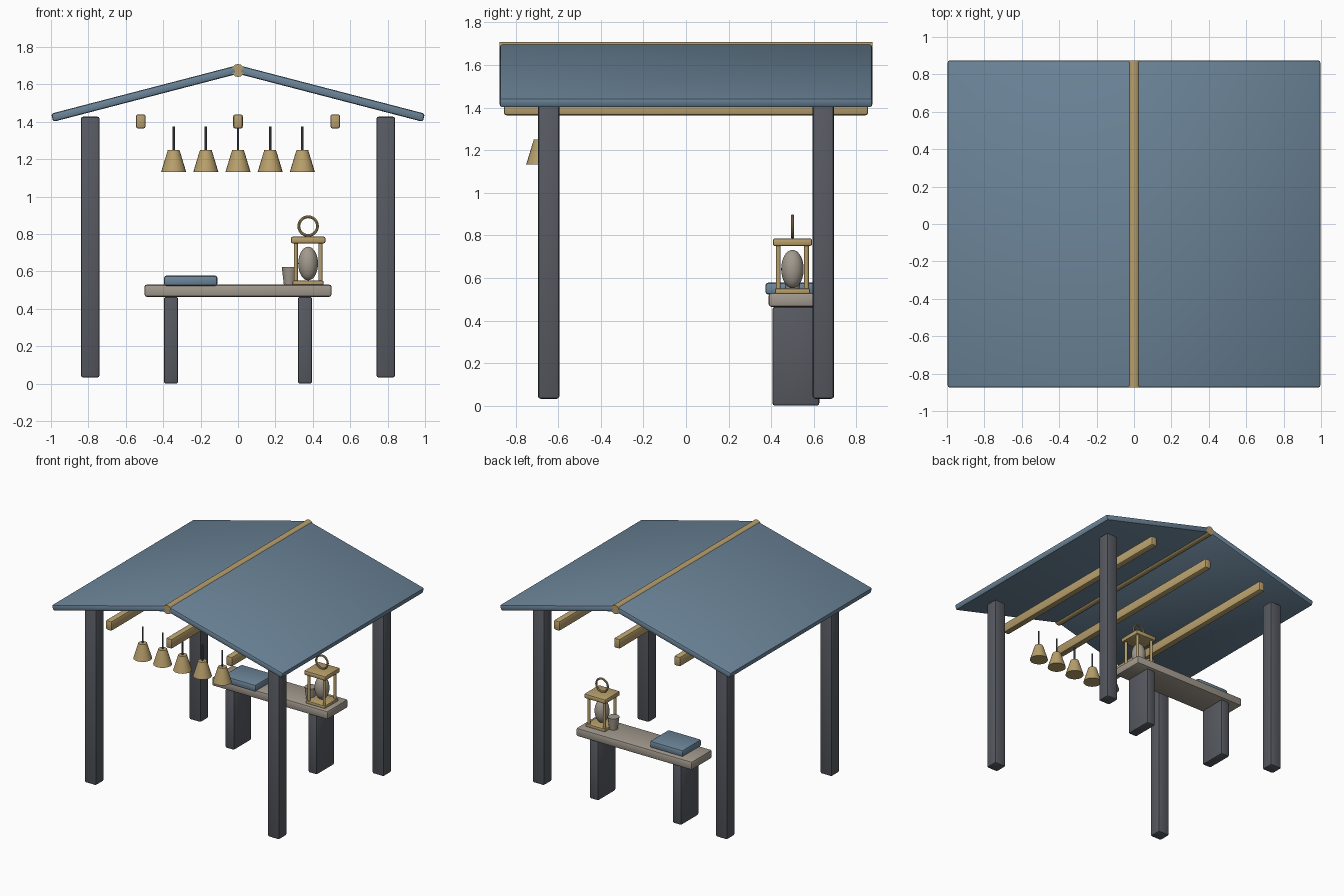
import bpy
from math import atan, radians

cube = bpy.data.objects.get("Cube")
if cube:
    bpy.data.objects.remove(cube, do_unlink=True)


def material(name, rgb):
    mat = bpy.data.materials.new(name)
    mat.use_nodes = True
    mat.diffuse_color = (*rgb, 1)
    mat.node_tree.nodes["Principled BSDF"].inputs["Base Color"].default_value = (*rgb, 1)
    return mat


BLUE = material("slate blue", (0.15, 0.235, 0.32))
GOLD = material("warm brass", (0.48, 0.35, 0.15))
DARK = material("dark grey wood", (0.095, 0.102, 0.12))
STONE = material("pale stone", (0.36, 0.32, 0.27))


def finish(name, mat):
    obj = bpy.context.object
    obj.name = name
    obj.data.materials.append(mat)
    bpy.ops.object.shade_smooth_by_angle(angle=radians(40))
    return obj


def box(name, mat, center, size, bevel=0.012, tilt=0):
    bpy.ops.mesh.primitive_cube_add(size=1, location=center)
    obj = bpy.context.object
    obj.scale = size
    bpy.ops.object.transform_apply(location=False, rotation=False, scale=True)
    mod = obj.modifiers.new("soft edges", "BEVEL")
    mod.width = bevel
    mod.segments = 2
    bpy.ops.object.modifier_apply(modifier=mod.name)
    obj.rotation_euler.y = tilt
    return finish(name, mat)


def cone(name, mat, base, r_low, r_high, height, sides=20):
    x, y, z = base
    bpy.ops.mesh.primitive_cone_add(vertices=sides, radius1=r_low, radius2=r_high,
                                    depth=height, location=(x, y, z + height / 2))
    return finish(name, mat)


# Gabled roof with a ridge pole
slope = atan(0.26)
for side, label in ((-1, "right"), (1, "left")):
    box(f"roof_panel_{label}", BLUE, (side * 0.5, 0, 1.55), (1.02, 1.75, 0.045),
        tilt=side * slope)
bpy.ops.mesh.primitive_cylinder_add(vertices=12, radius=0.035, depth=1.75,
                                    location=(0, 0, 1.674), rotation=(radians(90), 0, 0))
finish("ridge_pole", GOLD)

# Corner posts
for sx, lx in ((-1, "right"), (1, "left")):
    for sy, ly in ((-1, "front"), (1, "back")):
        box(f"post_{ly}_{lx}", DARK, (sx * 0.79, sy * 0.645, 0.73), (0.1, 0.1, 1.395))

# Beams under the roof
for x, label in ((-0.52, "right"), (0, "middle"), (0.52, "left")):
    box(f"beam_{label}", GOLD, (x, 0, 1.402), (0.052, 1.71, 0.076))

# Hanging bells along the front
for i in range(5):
    x = (i - 2) * 0.172
    cone(f"bell_{i + 1}", GOLD, (x, -0.684, 1.132), 0.067, 0.031, 0.118)
    cone(f"bell_rod_{i + 1}", DARK, (x, -0.684, 1.245), 0.006, 0.006, 0.13, 8)

# Bench
box("bench_top", STONE, (0, 0.516, 0.497), (1.0, 0.255, 0.065))
for sx, label in ((-1, "right"), (1, "left")):
    box(f"bench_leg_{label}", DARK, (sx * 0.358, 0.516, 0.232), (0.077, 0.22, 0.464))
box("cushion", BLUE, (-0.253, 0.49, 0.55), (0.286, 0.235, 0.056), 0.014)

# Lantern
LX, LY = 0.375, 0.5
box("lantern_base", GOLD, (LX, LY, 0.538), (0.165, 0.165, 0.025), 0.006)
box("lantern_top", GOLD, (LX, LY, 0.768), (0.185, 0.185, 0.036), 0.01)
for sx in (-1, 1):
    for sy in (-1, 1):
        cone("lantern_pillar", GOLD, (LX + sx * 0.066, LY + sy * 0.066, 0.54),
             0.011, 0.011, 0.22, 10)
bpy.ops.mesh.primitive_uv_sphere_add(segments=24, ring_count=14, radius=1,
                                     location=(LX, LY, 0.642))
bpy.context.object.scale = (0.053, 0.053, 0.09)
finish("lantern_glass", STONE)
bpy.ops.mesh.primitive_torus_add(major_radius=0.05, minor_radius=0.0075,
                                 major_segments=28, minor_segments=8,
                                 location=(LX, LY, 0.842), rotation=(radians(90), 0, 0))
finish("lantern_ring", GOLD)

# Cup beside the lantern
cone("cup", STONE, (0.276, LY, 0.53), 0.031, 0.042, 0.093)
